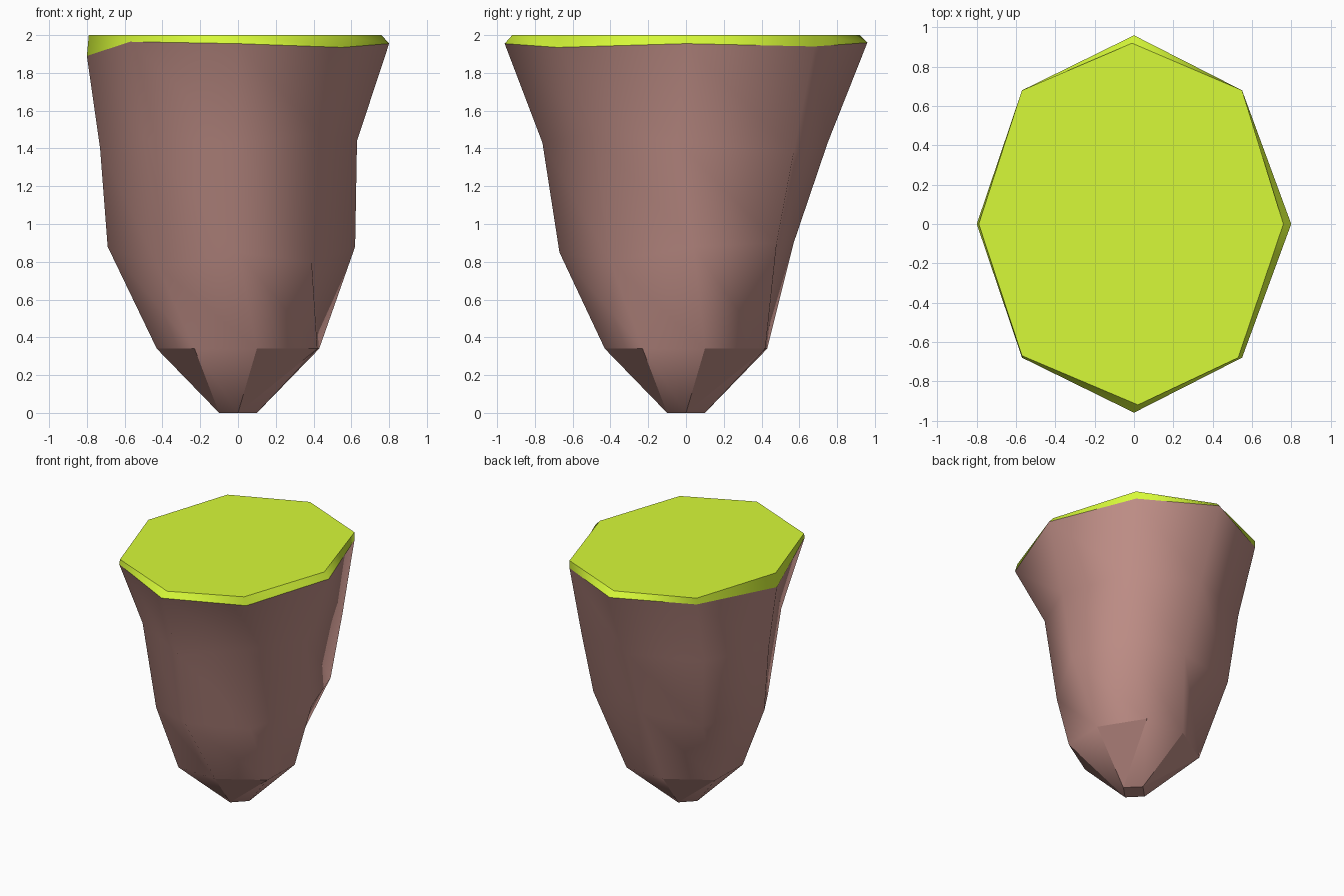
import bpy, bmesh, math

if "Cube" in bpy.data.objects:
    bpy.data.objects.remove(bpy.data.objects["Cube"])


def material(name, color):
    m = bpy.data.materials.new(name)
    m.diffuse_color = (*color, 1)
    m.use_nodes = True
    m.node_tree.nodes["Principled BSDF"].inputs["Base Color"].default_value = m.diffuse_color
    return m


def bridge(bm, a, b):
    """Skin two rings of equal count with triangles; a is the lower ring."""
    n = len(a)
    for i in range(n):
        j = (i + 1) % n
        bm.faces.new((a[i], a[j], b[i])).smooth = True
        bm.faces.new((a[j], b[j], b[i])).smooth = True


def finish(bm, name, mat):
    """Edges next to flat faces stay sharp, everything else is smooth."""
    bmesh.ops.recalc_face_normals(bm, faces=bm.faces)
    for e in bm.edges:
        e.smooth = all(f.smooth for f in e.link_faces)
    me = bpy.data.meshes.new(name)
    bm.to_mesh(me)
    bm.free()
    me.materials.append(mat)
    ob = bpy.data.objects.new(name, me)
    bpy.context.collection.objects.link(ob)
    return ob


def turn(p, k):
    """Rotate a point by k quarter turns about z."""
    x, y, z = p
    for _ in range(k):
        x, y = -y, x
    return x, y, z


# Rings run counter-clockwise from the front
tip = [turn((0, -0.1, 0), k) for k in range(4)]
low = [turn(p, k) for k in range(4) for p in ((0.1, -0.43, 0.34), (0.42, -0.23, 0.34))]
mid = [(0, -0.67, 0.85), (0.39, -0.40, 0.8), (0.62, 0.04, 0.88), (0.48, 0.48, 0.9),
       (0, 0.57, 0.9), (-0.48, 0.48, 0.88), (-0.69, 0, 0.88), (-0.42, -0.43, 0.77)]
high = [(0, -0.76, 1.43), (0.43, -0.49, 1.48), (0.63, -0.05, 1.44), (0.52, 0.57, 1.38),
        (0, 0.75, 1.43), (-0.53, 0.54, 1.43), (-0.73, 0, 1.40), (-0.49, -0.50, 1.45)]
rim = [(0, -0.96, 1.955), (0.55, -0.68, 1.935), (0.8, 0, 1.955), (0.55, 0.68, 1.94),
       (0, 0.96, 1.96), (-0.57, 0.68, 1.95), (-0.8, 0, 1.89), (-0.57, -0.68, 1.965)]
top = [(0.02, -0.92, 2), (0.53, -0.68, 2), (0.76, 0, 2), (0.55, 0.68, 2),
       (-0.01, 0.92, 2), (-0.57, 0.68, 2), (-0.79, 0, 2), (-0.57, -0.67, 2)]

# Rock body, with four flat chipped facets around the tip
bm = bmesh.new()
t, a, b, c, d = [[bm.verts.new(p) for p in r] for r in (tip, low, mid, high, rim)]
bm.faces.new(t[::-1])
for k in range(4):
    n = (k + 1) % 4
    A, B, C = a[2 * k], a[2 * k + 1], a[(2 * k + 2) % 8]
    bm.faces.new((t[k], B, A))
    bm.faces.new((t[k], t[n], B)).smooth = True
    bm.faces.new((t[n], C, B)).smooth = True
for lower, upper in ((a, b), (b, c), (c, d)):
    bridge(bm, lower, upper)
finish(bm, "rock", material("rock", (0.52, 0.27, 0.24)))

# Grass cap with its thin sloping edge
bm = bmesh.new()
e, f = [[bm.verts.new(p) for p in r] for r in (rim, top)]
bridge(bm, e, f)
bm.faces.new(f)
finish(bm, "grass_top", material("grass", (0.68, 0.95, 0.04)))
